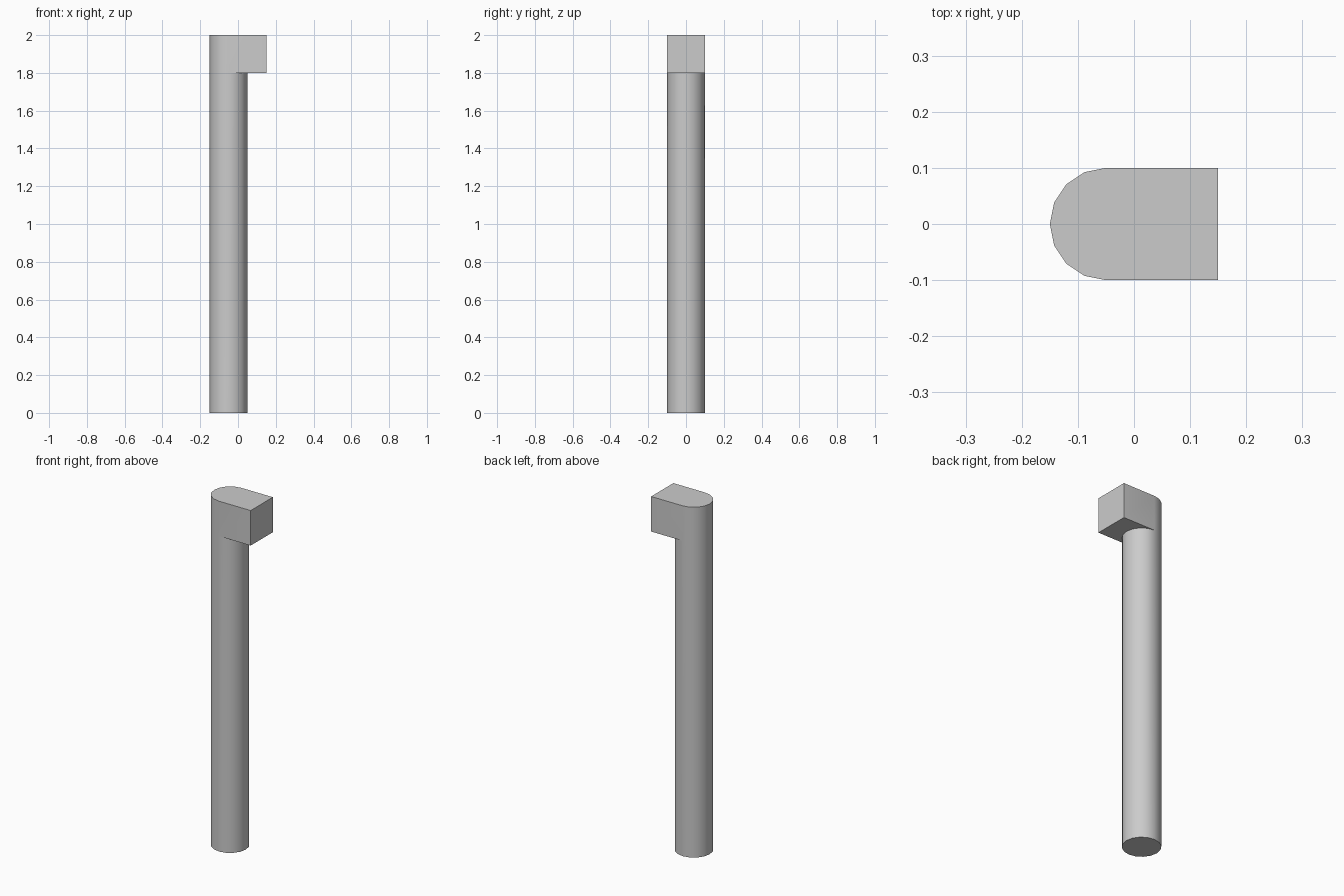
import bpy, bmesh, math

if "Cube" in bpy.data.objects:
    bpy.data.objects.remove(bpy.data.objects["Cube"])

SIDES, R, CX = 16, 0.1, -0.05
HEIGHT, NECK, TIP_X = 2.0, 1.8, 0.15

bm = bmesh.new()


def ring(points, z):
    return [bm.verts.new((x, y, z)) for x, y in points]


def walls(low, high):
    n = len(low)
    for i in range(n):
        j = (i + 1) % n
        bm.faces.new((low[i], low[j], high[j], high[i]))


circle = [(CX + R * math.cos(math.tau * i / SIDES), R * math.sin(math.tau * i / SIDES))
          for i in range(SIDES)]
corners = [(TIP_X, -R), (TIP_X, R)]

# Round shaft
base = ring(circle, 0)
neck = ring(circle, NECK)
walls(base, neck)
bm.faces.new(base[::-1])

# D-shaped head: the shaft's left half continues up, a square block juts right
q = SIDES // 4
low_corners = ring(corners, NECK)
head_low = neck[q:3 * q + 1] + low_corners
head_top = ring(circle[q:3 * q + 1] + corners, HEIGHT)
walls(head_low, head_top)
bm.faces.new(head_top)

# Underside of the overhang, around the right half of the shaft
bm.faces.new(neck[3 * q:] + neck[:q + 1] + low_corners[::-1])

bmesh.ops.recalc_face_normals(bm, faces=bm.faces[:])
mesh = bpy.data.meshes.new("hooked_post")
bm.to_mesh(mesh)
bm.free()
post = bpy.data.objects.new("hooked_post", mesh)
bpy.context.collection.objects.link(post)

# Smooth round sides, sharp block edges
bpy.context.view_layer.objects.active = post
post.select_set(True)
bpy.ops.object.shade_smooth_by_angle(angle=math.radians(30))
